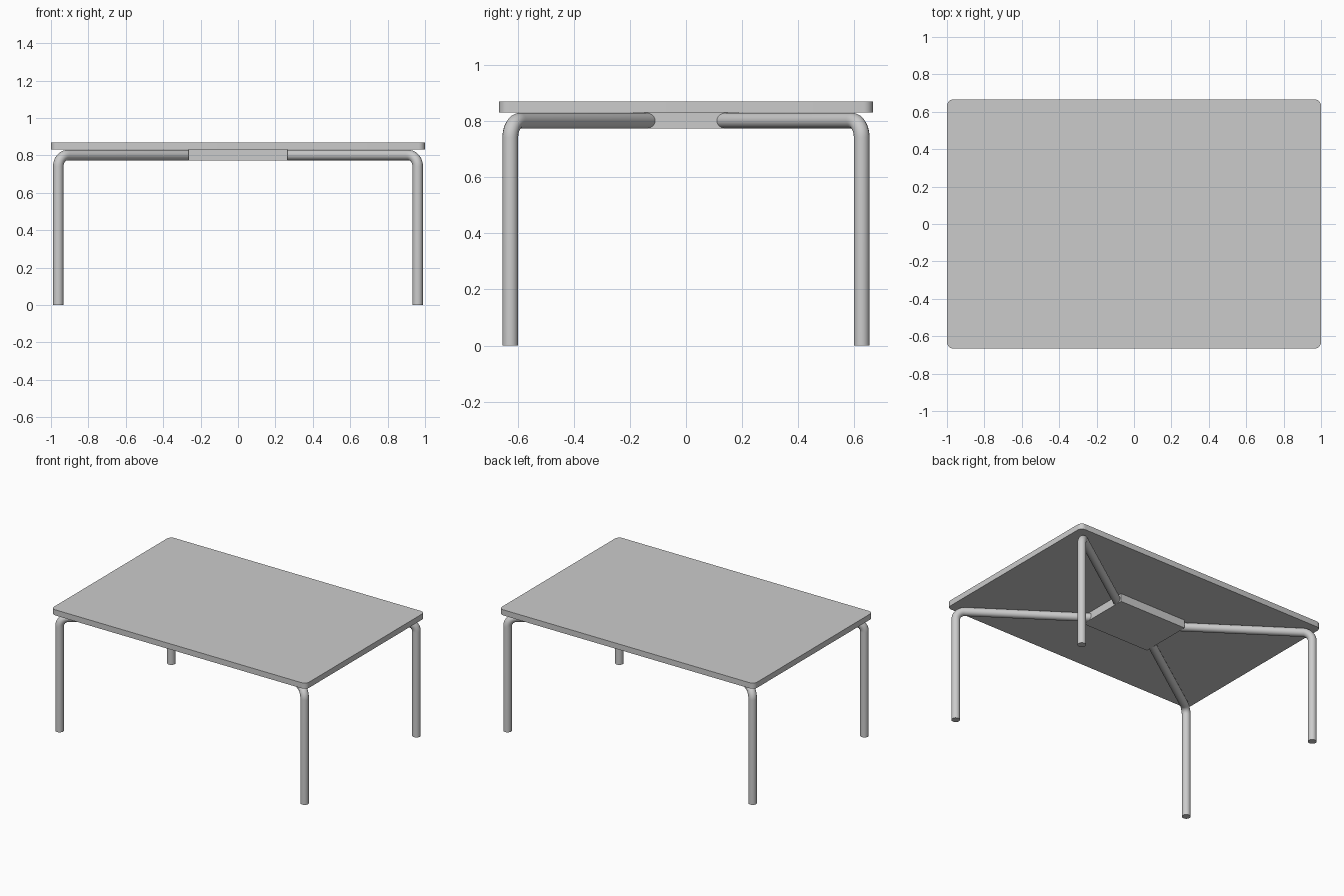
import bpy, bmesh, math
from mathutils import Vector

if "Cube" in bpy.data.objects:
    bpy.data.objects.remove(bpy.data.objects["Cube"])


def box(name, sx, sy, z0, z1, corner=0.0):
    """Box centred on the z axis, with optional rounded vertical corners."""
    bm = bmesh.new()
    bmesh.ops.create_cube(bm, size=1)
    for v in bm.verts:
        v.co = Vector((v.co.x * sx, v.co.y * sy, z0 if v.co.z < 0 else z1))
    if corner:
        upright = [e for e in bm.edges
                   if abs(e.verts[0].co.z - e.verts[1].co.z) > 1e-4]
        bmesh.ops.bevel(bm, geom=upright, offset=corner, segments=8,
                        profile=0.5, affect='EDGES')
    mesh = bpy.data.meshes.new(name)
    bm.to_mesh(mesh)
    bm.free()
    ob = bpy.data.objects.new(name, mesh)
    bpy.context.collection.objects.link(ob)
    finish(ob)
    return ob


def finish(ob):
    bpy.ops.object.select_all(action='DESELECT')
    ob.select_set(True)
    bpy.context.view_layer.objects.active = ob
    if ob.type == 'CURVE':
        bpy.ops.object.convert(target='MESH')
    bpy.ops.object.shade_smooth_by_angle(angle=math.radians(35))


def bent_leg(name, sx, sy, radius=0.028, bend=0.06, top=0.801):
    """Upright tube that bends inwards and runs to the hub's end face."""
    foot = Vector((0.961 * sx, 0.626 * sy, 0))
    end = Vector((0.22 * sx, 0.112 * sy, top))
    inward = Vector((end.x - foot.x, end.y - foot.y, 0)).normalized()
    pts = [foot]
    for i in range(13):
        a = math.pi / 2 * i / 12
        p = foot + inward * bend * (1 - math.cos(a))
        p.z = top - bend + bend * math.sin(a)
        pts.append(p)
    pts.append(end)
    cu = bpy.data.curves.new(name, 'CURVE')
    cu.dimensions = '3D'
    cu.bevel_depth = radius
    cu.bevel_resolution = 6
    cu.use_fill_caps = True
    sp = cu.splines.new('POLY')
    sp.points.add(len(pts) - 1)
    for sp_pt, p in zip(sp.points, pts):
        sp_pt.co = (*p, 1)
    ob = bpy.data.objects.new(name, cu)
    bpy.context.collection.objects.link(ob)
    finish(ob)


# Table top and the hub block below it
box("table_top", 2.0, 1.333, 0.83, 0.87, corner=0.035)
box("centre_hub", 0.53, 0.375, 0.773, 0.83)

# Four bent tube legs
for sx, side in ((-1, "left"), (1, "right")):
    for sy, end in ((-1, "front"), (1, "back")):
        bent_leg(f"{end}_{side}_leg", sx, sy)
